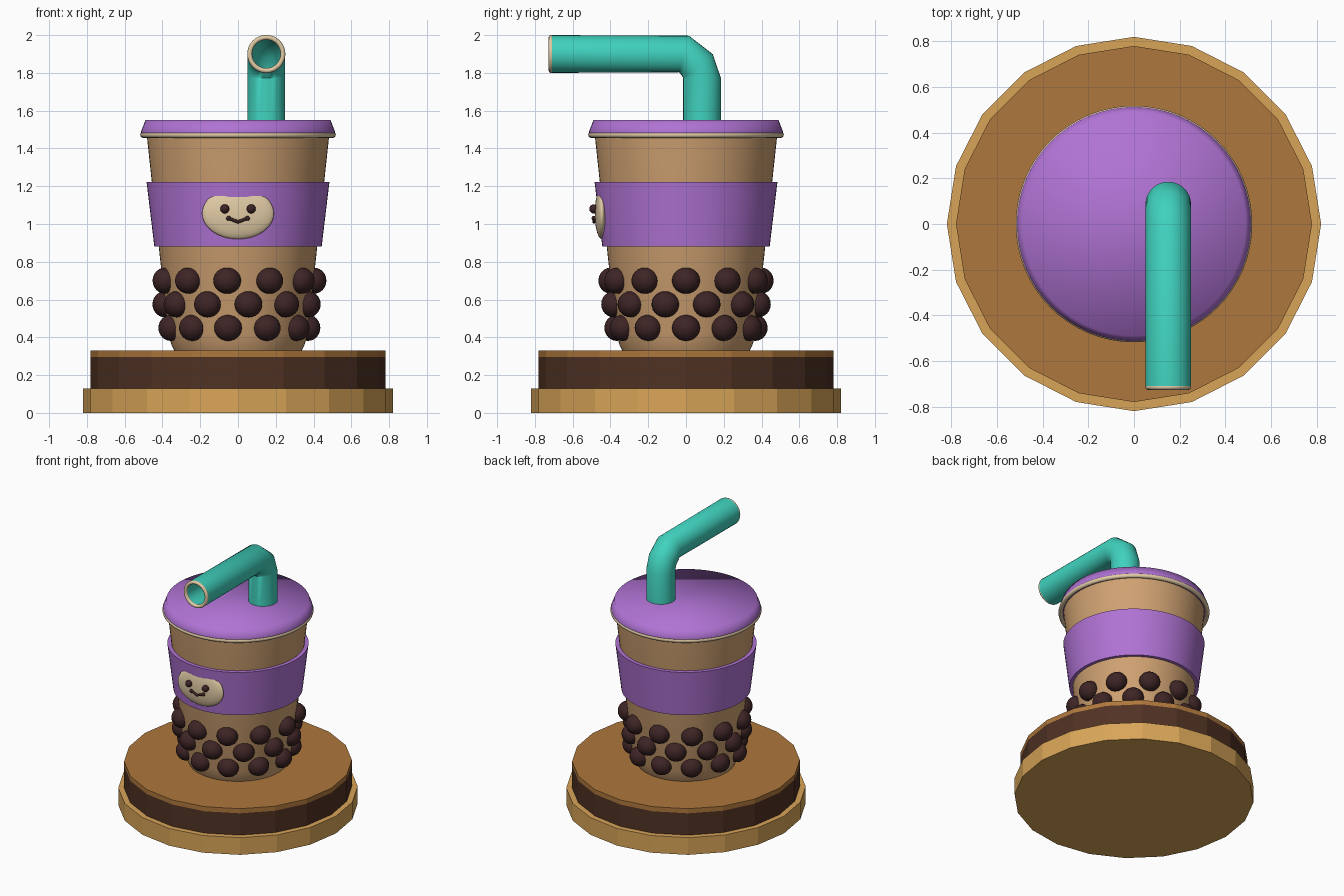
import bpy, bmesh, math
from mathutils import Vector

if "Cube" in bpy.data.objects:
    bpy.data.objects.remove(bpy.data.objects["Cube"])


def mat(name, rgb):
    m = bpy.data.materials.new(name)
    lin = [((c / 255 + 0.055) / 1.055) ** 2.4 for c in rgb]
    m.diffuse_color = (*lin, 1)
    m.use_nodes = True
    m.node_tree.nodes["Principled BSDF"].inputs["Base Color"].default_value = m.diffuse_color
    return m


GOLD = mat("gold_wood", (217, 165, 88))
DARK = mat("dark_brown", (80, 50, 35))
BROWN = mat("mid_brown", (174, 119, 60))
TAN = mat("tan_cup", (208, 162, 114))
PURPLE = mat("purple", (176, 115, 212))
CREAM = mat("cream", (225, 203, 165))
TEAL = mat("teal", (64, 210, 190))
PEARL = mat("pearl_brown", (62, 36, 37))


def finish(name, bm, material, smooth=None):
    bmesh.ops.recalc_face_normals(bm, faces=bm.faces)
    me = bpy.data.meshes.new(name)
    bm.to_mesh(me)
    bm.free()
    ob = bpy.data.objects.new(name, me)
    bpy.context.collection.objects.link(ob)
    me.materials.append(material)
    if smooth is not None:
        bpy.ops.object.select_all(action='DESELECT')
        ob.select_set(True)
        bpy.context.view_layer.objects.active = ob
        bpy.ops.object.shade_smooth_by_angle(angle=math.radians(smooth))
    return ob


def skin(bm, rings, closed=False):
    """Bridge a list of vertex rings with quads."""
    pairs = list(zip(rings, rings[1:] + rings[:1])) if closed else list(zip(rings, rings[1:]))
    for a, b in pairs:
        n = len(a)
        for i in range(n):
            j = (i + 1) % n
            bm.faces.new((a[i], a[j], b[j], b[i]))


def lathe(name, profile, seg, material, smooth=None, closed=False):
    """Revolve (radius, z) points; open profiles get flat end caps."""
    bm = bmesh.new()
    rings = [[bm.verts.new((r * math.cos(t), r * math.sin(t), z))
              for t in (2 * math.pi * k / seg for k in range(seg))] for r, z in profile]
    skin(bm, rings, closed)
    if not closed:
        bm.faces.new(rings[0])
        bm.faces.new(rings[-1])
    return finish(name, bm, material, smooth)


def ball(name, loc, size, material, turn=0, seg=24):
    bm = bmesh.new()
    bmesh.ops.create_uvsphere(bm, u_segments=seg, v_segments=seg // 2, radius=1)
    ob = finish(name, bm, material, 180)
    ob.location, ob.scale, ob.rotation_euler = loc, size, (0, 0, turn)
    return ob


def circle_profile(major, z, minor, n=12):
    return [(major + minor * math.cos(2 * math.pi * k / n), z + minor * math.sin(2 * math.pi * k / n))
            for k in range(n)]


# Twenty-sided stand
lathe("stand_bottom", [(0.82, 0), (0.82, 0.13)], 20, GOLD)
lathe("stand_middle", [(0.78, 0.13), (0.78, 0.295)], 20, DARK)
lathe("stand_top", [(0.78, 0.295), (0.78, 0.33)], 20, BROWN)

# Cup, sleeve, lid and rim
lathe("cup", [(0.335, 0.325), (0.352, 0.36), (0.37, 0.42), (0.483, 1.47)], 64, TAN, 40)
lathe("sleeve", [(0.40, 0.88), (0.443, 0.88), (0.484, 1.222), (0.44, 1.222)], 64, PURPLE, 40, True)
lathe("lid", [(0.49, 1.465), (0.513, 1.475), (0.513, 1.49), (0.49, 1.55)], 64, PURPLE, 180)
lathe("lid_rim", circle_profile(0.502, 1.472, 0.016), 64, CREAM, 180, True)

# Three staggered rows of pearls
N = 11
for row, (z, rad, off) in enumerate([(0.70, 0.402, 0), (0.575, 0.387, 0.5), (0.45, 0.37, 0)]):
    for k in range(N):
        t = 2 * math.pi * (k + off) / N
        ball(f"pearl_{row}_{k}", (rad * math.cos(t), rad * math.sin(t), z),
             (0.066, 0.074, 0.069), PEARL, t)

# Face: flattened oval partly sunk in the sleeve, eyes and smile
ball("face_plate", (0, -0.445, 1.056), (0.19, 0.038, 0.136), CREAM, seg=48)
for s in (-1, 1):
    ball(f"eye_{s}", (0.07 * s, -0.488, 1.08), (0.024, 0.024, 0.024), PEARL)
    ball(f"smile_end_{s}", (0.05 * s, -0.487, 1.03), (0.013, 0.013, 0.013), PEARL, seg=12)
bm = bmesh.new()
rings = []
for k in range(9):
    x = -0.05 + 0.0125 * k
    c = Vector((x, -0.487, 1.011 + 0.019 * abs(x) / 0.05))
    rings.append([bm.verts.new(c + Vector((0, 0.009 * math.cos(a), 0.009 * math.sin(a))))
                  for a in (math.pi * i / 4 for i in range(8))])
skin(bm, rings)
bm.faces.new(rings[0])
bm.faces.new(rings[-1])
finish("smile", bm, PEARL, 60)

# Hollow bent straw: stations are (y, z, direction in degrees)
path = [(0.085, 1.50, 90), (0.085, 1.772, 90), (0.065, 1.835, 130),
        (-0.01, 1.9, 165), (-0.715, 1.9, 180)]
stations = [(p, 0.1) for p in path] + [(p, 0.078) for p in reversed(path)]
bm = bmesh.new()
rings = []
for (y, z, d), r in stations:
    d = math.radians(d)
    out = Vector((0, math.sin(d), -math.cos(d)))
    rings.append([bm.verts.new(Vector((0.15, y, z)) + r * (math.cos(a) * Vector((1, 0, 0)) + math.sin(a) * out))
                  for a in (2 * math.pi * k / 32 for k in range(32))])
skin(bm, rings, True)
finish("straw", bm, TEAL, 50)

# Cream ring on the straw mouth
tip = lathe("straw_tip", circle_profile(0.088, 0, 0.013), 32, CREAM, 180, True)
tip.location = (0.15, -0.714, 1.9)
tip.rotation_euler = (math.pi / 2, 0, 0)
